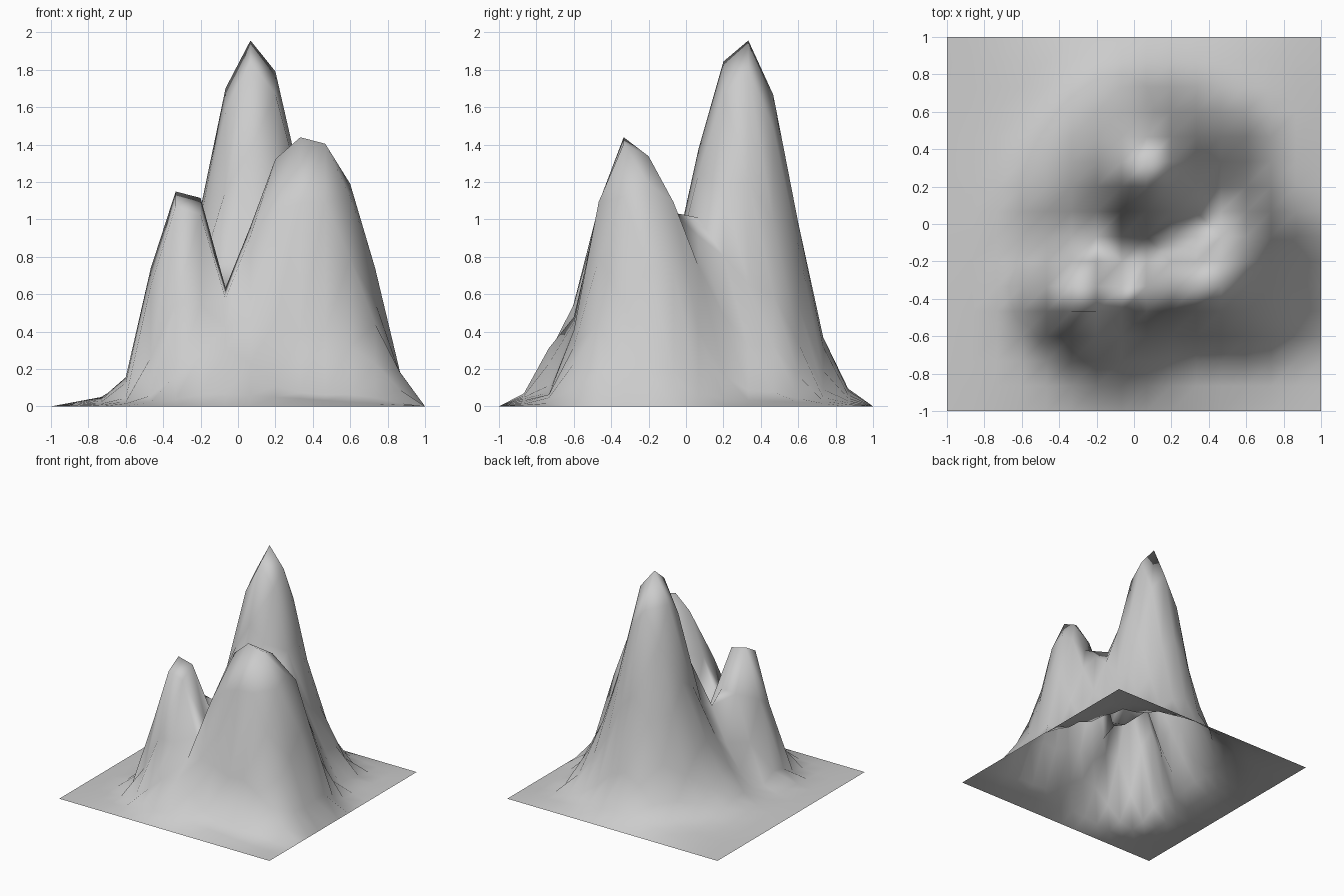
import bpy, math

# Peaks and shoulders: centre x, centre y, height, spread x, spread to -y, spread to +y, sharpness
BUMPS = [
    (0.08, 0.315, 1.96, 0.345, 0.39, 0.335, 2.3),  # main summit
    (0.41, 0.42, 0.60, 0.24, 0.26, 0.23, 2.4),     # back right shoulder
    (-0.22, 0.12, 0.62, 0.30, 0.30, 0.36, 2.0),    # back left flank
    (0.41, -0.32, 1.41, 0.31, 0.26, 0.29, 2.6),    # right summit
    (0.57, -0.13, 1.12, 0.24, 0.28, 0.26, 2.6),    # right ridge
    (0.62, -0.42, 0.50, 0.25, 0.23, 0.25, 2.4),    # front right foot
    (0.13, -0.41, 0.98, 0.22, 0.22, 0.22, 2.6),    # front shoulder
    (0.22, -0.33, 1.13, 0.21, 0.20, 0.22, 2.6),    # upper front shoulder
    (-0.28, -0.37, 1.175, 0.25, 0.26, 0.25, 2.8),  # left summit
    (0.38, 0.10, 0.93, 0.30, 0.25, 0.25, 2.4),     # right saddle
    (-0.14, -0.10, 0.72, 0.22, 0.22, 0.22, 2.4),   # left saddle
    (-0.10, -0.62, 0.42, 0.30, 0.19, 0.20, 2.4),   # front foot
    (0.05, -0.05, 0.30, 0.58, 0.62, 0.78, 2.0),    # broad foot
]


def height(x, y):
    """Blend all bumps with a soft maximum."""
    total = 0.0
    for cx, cy, h, ax, front, back, p in BUMPS:
        ay = front if y < cy else back
        d = math.hypot((x - cx) / ax, (y - cy) / ay)
        total += (h * math.exp(-d ** p)) ** 4
    edge = min(1.0, (1.0 - max(abs(x), abs(y))) / 0.12)
    return total ** 0.25 * max(0.0, edge)


# Terrain: 15 x 15 grid pulled up into mountains
bpy.ops.mesh.primitive_grid_add(x_subdivisions=15, y_subdivisions=15, size=2)
terrain = bpy.context.object
terrain.name = "mountain_terrain"
for v in terrain.data.vertices:
    v.co.z = height(v.co.x, v.co.y)
bpy.ops.object.shade_smooth()
